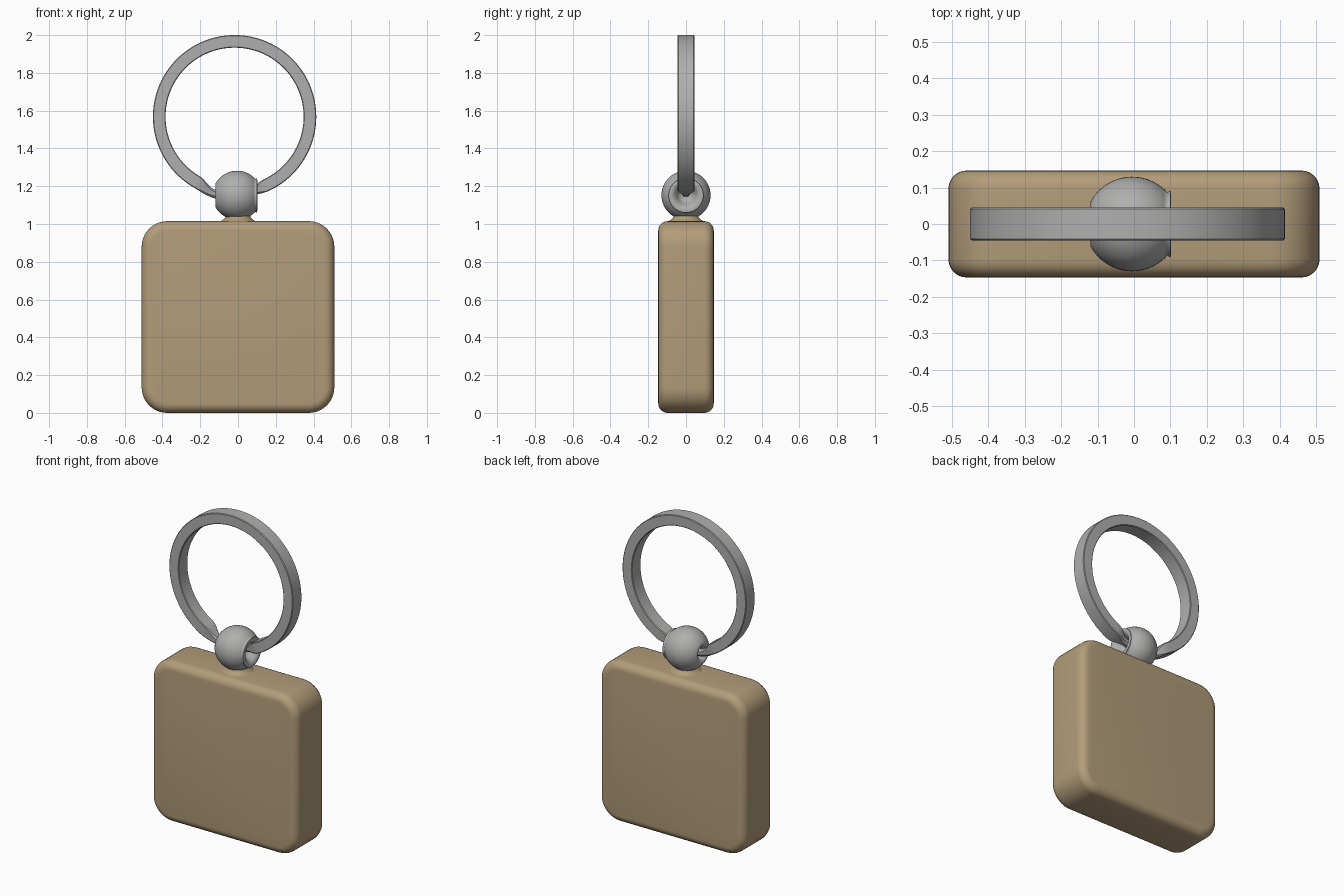
import bpy, bmesh, math
from mathutils import Vector

if "Cube" in bpy.data.objects:
    bpy.data.objects.remove(bpy.data.objects["Cube"])


def material(name, rgb):
    m = bpy.data.materials.new(name)
    m.diffuse_color = (*rgb, 1)
    m.use_nodes = True
    m.node_tree.nodes["Principled BSDF"].inputs["Base Color"].default_value = m.diffuse_color
    return m


TAN = material("tan", (0.45, 0.335, 0.195))
GREY = material("steel grey", (0.43, 0.43, 0.425))


def finish(bm, name, mat, angle=35):
    bmesh.ops.recalc_face_normals(bm, faces=bm.faces[:])
    mesh = bpy.data.meshes.new(name)
    bm.to_mesh(mesh)
    bm.free()
    mesh.materials.append(mat)
    ob = bpy.data.objects.new(name, mesh)
    bpy.context.collection.objects.link(ob)
    bpy.ops.object.select_all(action='DESELECT')
    ob.select_set(True)
    bpy.context.view_layer.objects.active = ob
    bpy.ops.object.shade_smooth_by_angle(angle=math.radians(angle))
    return ob


def loft(name, mat, rings, angle=35):
    """Skin a list of closed cross-sections and cap both ends."""
    bm = bmesh.new()
    loops = [[bm.verts.new(p) for p in ring] for ring in rings]
    n = len(loops[0])
    for a, b in zip(loops, loops[1:]):
        for i in range(n):
            j = (i + 1) % n
            bm.faces.new((a[i], a[j], b[j], b[i]))
    bm.faces.new(loops[0])
    bm.faces.new(loops[-1])
    return finish(bm, name, mat, angle)


def circle(r, n=48):
    return [(r * math.cos(2 * math.pi * i / n), r * math.sin(2 * math.pi * i / n)) for i in range(n)]


# Fob: slab with large rounded corners, then softened front and back rims
W, D, H = 0.51, 0.147, 1.015
bm = bmesh.new()
bmesh.ops.create_cube(bm, size=1)
for v in bm.verts:
    v.co = Vector((v.co.x * 2 * W, v.co.y * 2 * D, (v.co.z + 0.5) * H))
corners = [e for e in bm.edges if abs(e.verts[0].co.y - e.verts[1].co.y) > 0.1]
bmesh.ops.bevel(bm, geom=corners, offset=0.135, segments=10, profile=0.5, affect='EDGES')
rims = [e for e in bm.edges if abs(e.verts[0].co.y - e.verts[1].co.y) < 1e-4]
bmesh.ops.bevel(bm, geom=rims, offset=0.05, segments=6, profile=0.5, affect='EDGES')
finish(bm, "fob", TAN)

# Neck: small flared foot between fob and bead
loft("neck", TAN, [[(x, y, z) for x, y in circle(r)] for r, z in
     [(0.105, 1.005), (0.09, 1.016), (0.075, 1.026), (0.067, 1.036), (0.06, 1.055)]], 60)

# Bead: ball turned about the x axis, with a dimpled hole at each end
R, CX, CZ = 0.13, -0.005, 1.152
profile = [(-0.06, 0.02), (-0.09, 0.032), (-0.112, 0.045), (-0.119, 0.054)]
for i in range(21):
    a = math.radians(152 - i * 110 / 20)
    profile.append((CX + R * math.cos(a), R * math.sin(a)))
profile += [(0.1, 0.092), (0.102, 0.08), (0.1, 0.07), (0.09, 0.058), (0.07, 0.045), (0.04, 0.03)]
loft("bead", GREY, [[(x, y, CZ + z) for y, z in circle(r)] for x, r in profile], 80)

# Ring: flat band narrowing to a thin rounded wire where it enters the bead
RX, RZ, RM = -0.018, 1.568, 0.399


def blend(a, lo, hi):
    t = min(1, max(0, (a - lo) / (hi - lo)))
    return t * t * (3 - 2 * t)


sections = []
STEPS = 120
for i in range(STEPS + 1):
    deg = 5 + 350 * i / STEPS                 # counter-clockwise from the bottom
    t = math.radians(deg)
    right, left = blend(deg, 13, 25), blend(360 - deg, 14, 30)
    k = min(right, left)
    half_w = 0.022 + 0.023 * k
    half_t = 0.022 + 0.0115 * k
    mid = RM + 0.024 * (1 - left) + 0.006 * (1 - right)
    bev = 0.012 - 0.008 * k
    ring = []
    for sy, sr in ((1, 1), (-1, 1), (-1, -1), (1, -1)):
        pts = [(sy * half_w, sr * (half_t - bev)), (sy * (half_w - bev), sr * half_t)]
        for y, dr in (pts if sy * sr > 0 else pts[::-1]):
            r = mid + dr
            ring.append((RX + r * math.sin(t), y, RZ - r * math.cos(t)))
    sections.append(ring)
loft("split_ring", GREY, sections, 35)
